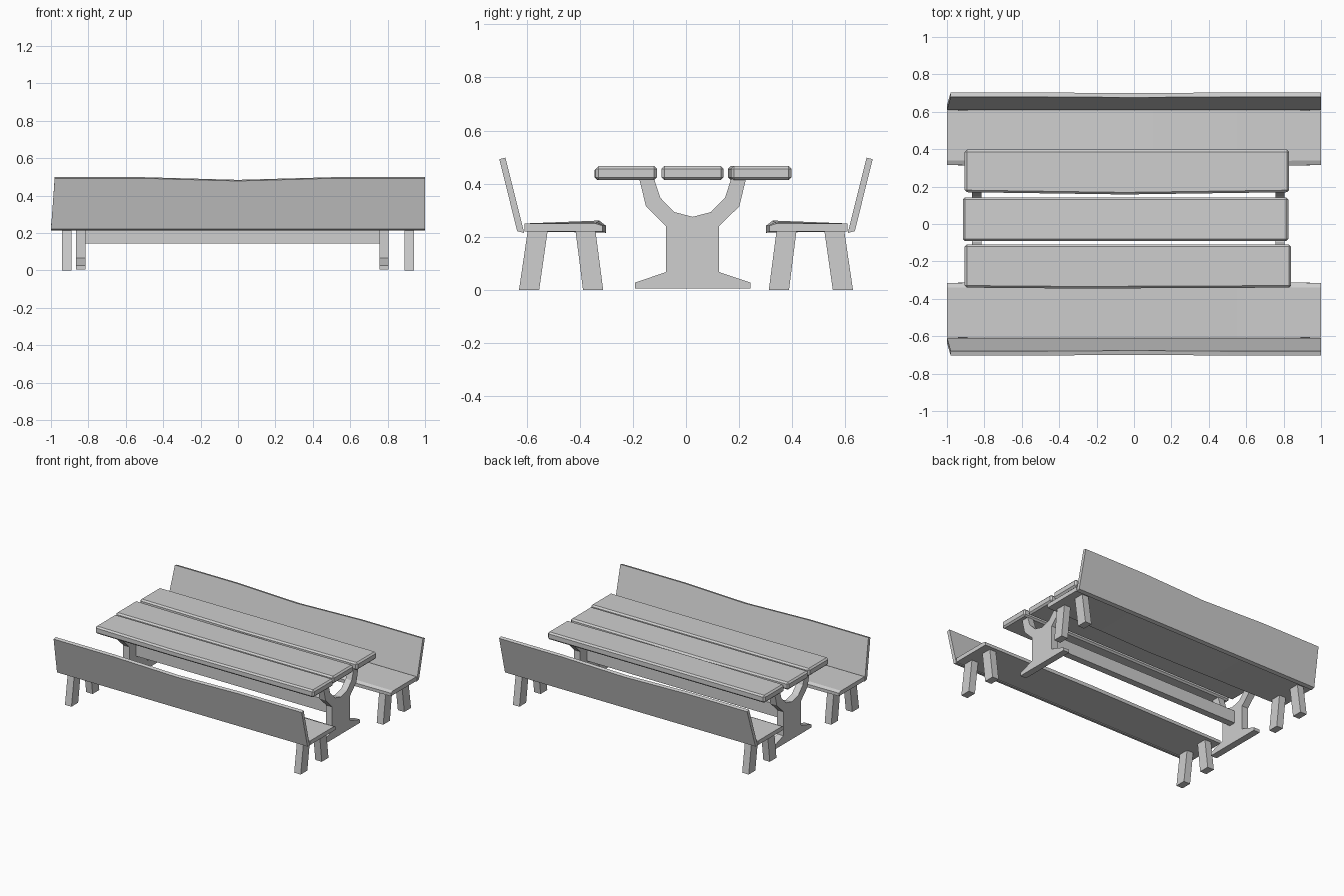
import bpy
import bmesh

cube = bpy.data.objects.get("Cube")
if cube:
    bpy.data.objects.remove(cube, do_unlink=True)

grey = bpy.data.materials.new("plain_grey")
grey.use_nodes = True
COLOUR = (0.62, 0.62, 0.62, 1)
grey.diffuse_color = COLOUR
grey.node_tree.nodes["Principled BSDF"].inputs["Base Color"].default_value = COLOUR


def loft(name, sections, bevel=0):
    """Join equal-sized rings of points into a closed flat-shaded solid."""
    bm = bmesh.new()
    rings = [[bm.verts.new(p) for p in ring] for ring in sections]
    count = len(rings[0])
    for a, b in zip(rings, rings[1:]):
        for i in range(count):
            j = (i + 1) % count
            bm.faces.new((a[i], a[j], b[j], b[i]))
    bm.faces.new(rings[0])
    bm.faces.new(rings[-1])
    bmesh.ops.recalc_face_normals(bm, faces=bm.faces)
    mesh = bpy.data.meshes.new(name)
    bm.to_mesh(mesh)
    bm.free()
    mesh.materials.append(grey)
    obj = bpy.data.objects.new(name, mesh)
    bpy.context.collection.objects.link(obj)
    if bevel:
        mod = obj.modifiers.new("worn_edges", "BEVEL")
        mod.width = bevel
        mod.segments = 1
        mod.limit_method = "ANGLE"
        mod.angle_limit = 0.9
    return obj


def extrude_x(name, profile, x0, x1):
    return loft(name, [[(x, y, z) for y, z in profile] for x in (x0, x1)])


# Table top: three slightly uneven planks
def plank(name, x0, x1, y0, y1, kink_x, bow, front_dip, back_dip):
    low, high = 0.413, 0.467
    rings = []
    for x in (x0, kink_x, x1):
        k = 1 if x == kink_x else 0
        y = y0 - bow * k
        rings.append([(x, y, low), (x, y1, low),
                      (x, y1, high - back_dip * k), (x, y, high - front_dip * k)])
    loft(name, rings, 0.011)


plank("table_plank_front", -0.905, 0.84, -0.34, -0.11, -0.3, 0.005, 0.006, 0)
plank("table_plank_middle", -0.915, 0.825, -0.092, 0.142, -0.25, 0, 0, 0.006)
plank("table_plank_back", -0.905, 0.83, 0.17, 0.397, -0.05, 0.012, 0, 0)

# Trestles: half outline mirrored about the table's centre line
MID = 0.025
half = [(0.218, 0.005), (0.218, 0.027), (0.1, 0.067), (0.1, 0.24), (0.176, 0.315),
        (0.201, 0.418), (0.145, 0.418), (0.122, 0.347), (0.069, 0.293)]
outline = ([(MID + y, z) for y, z in half] + [(MID, 0.275)]
           + [(MID - y, z) for y, z in reversed(half)])
extrude_x("trestle_right", outline, -0.865, -0.815)
extrude_x("trestle_left", outline, 0.757, 0.805)

# Long beam between the trestles
extrude_x("table_beam", [(0, 0.145), (0.05, 0.145), (0.05, 0.235), (0, 0.235)],
          -0.82, 0.76)

# Benches: same parts front and back
for side, s in (("front", -1), ("back", 1)):
    # Seat, a little fuller and higher towards the middle
    rings = []
    for x, k in ((-1, 0), (-0.4, 0.5), (0.1, 1), (0.55, 0.4), (1, 0)):
        edge = 0.315 - 0.013 * k
        rings.append([(x, s * 0.608, 0.22), (x, s * edge, 0.22 - 0.005 * k),
                      (x, s * edge, 0.242), (x, s * (edge + 0.025), 0.25 + 0.011 * k),
                      (x, s * 0.608, 0.25)])
    loft("bench_seat_" + side, rings)

    # Leaning backrest with a sagging top edge and one slanted end
    rings = []
    for x, top_x, sag in ((-1, -0.98, 0), (-0.5, -0.5, 0), (0, 0, 0.014),
                          (0.5, 0.5, 0), (1, 1, 0)):
        z, lean = 0.495 - sag, sag * 0.25
        rings.append([(x, s * 0.609, 0.214), (x, s * 0.636, 0.221),
                      (top_x, s * (0.703 - lean), z - 0.003),
                      (top_x, s * (0.68 - lean), z + 0.003)])
    loft("bench_backrest_" + side, rings)

    # Splayed legs
    for end, x in (("right", -0.915), ("left", 0.915)):
        for row, foot, top in (("inner", 0.312, 0.342), ("outer", 0.553, 0.52)):
            profile = [(s * foot, 0), (s * (foot + 0.076), 0),
                       (s * (top + 0.075), 0.23), (s * top, 0.23)]
            extrude_x(f"bench_leg_{side}_{end}_{row}", profile, x - 0.026, x + 0.026)
